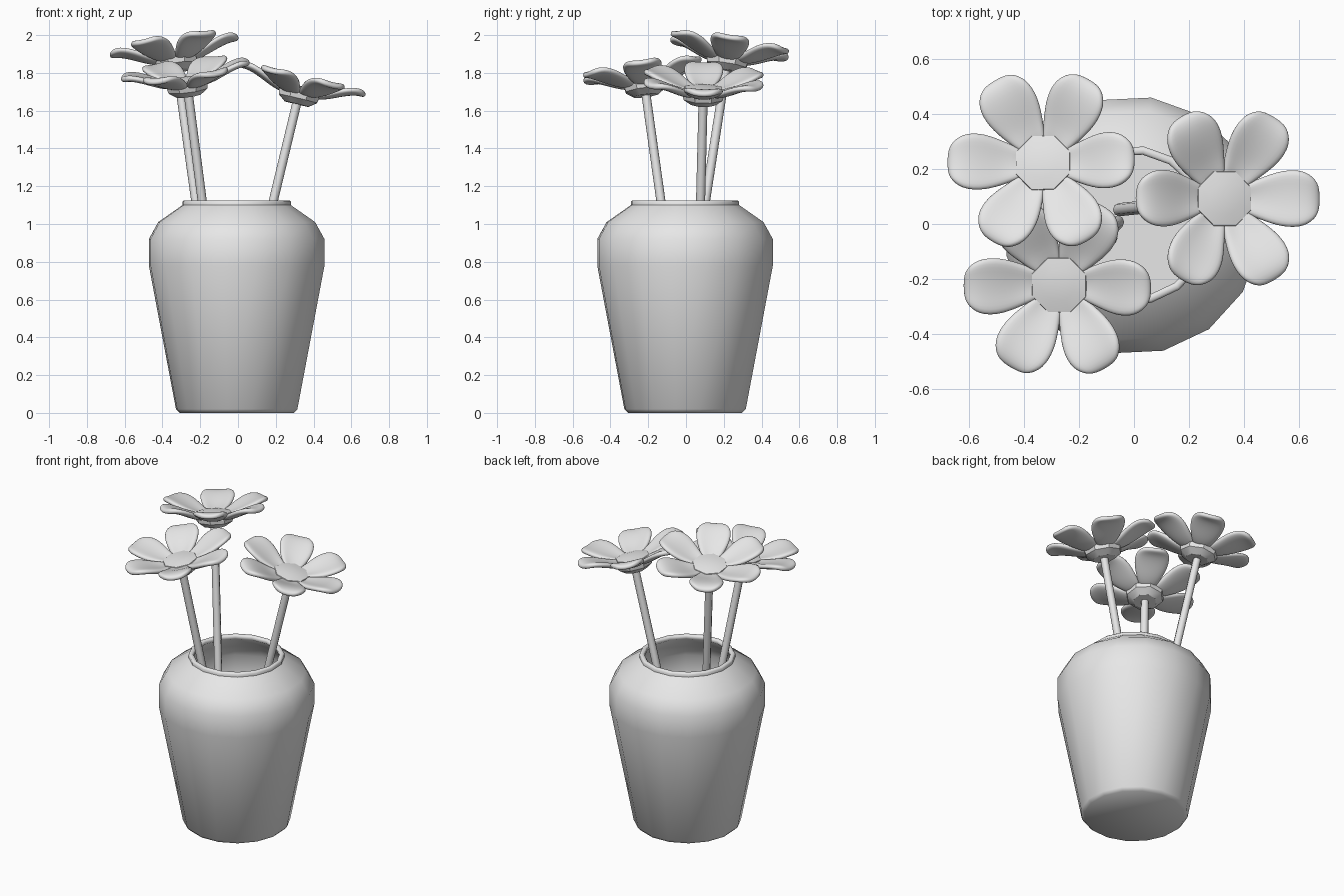
import bpy, bmesh, math
from mathutils import Vector, Matrix

if "Cube" in bpy.data.objects:
    bpy.data.objects.remove(bpy.data.objects["Cube"])

grey = bpy.data.materials.new("plain_grey")
grey.use_nodes = True
grey.diffuse_color = (0.8, 0.8, 0.8, 1)
grey.node_tree.nodes["Principled BSDF"].inputs["Base Color"].default_value = (0.8, 0.8, 0.8, 1)


def finish(name, bm, matrix, angle):
    """Turn a bmesh into a smooth shaded object that keeps its sharp edges."""
    bmesh.ops.recalc_face_normals(bm, faces=bm.faces)
    mesh = bpy.data.meshes.new(name)
    bm.to_mesh(mesh)
    bm.free()
    mesh.materials.append(grey)
    obj = bpy.data.objects.new(name, mesh)
    bpy.context.collection.objects.link(obj)
    obj.matrix_world = matrix
    bpy.ops.object.select_all(action="DESELECT")
    obj.select_set(True)
    bpy.context.view_layer.objects.active = obj
    bpy.ops.object.shade_smooth_by_angle(angle=math.radians(angle))
    return obj


def lathe(name, profile, sides, matrix, turn=0.0, angle=35):
    """Spin a (radius, height) profile that starts and ends on the axis."""
    bm = bmesh.new()
    rot = Matrix.Rotation(math.radians(turn), 3, "Z")
    verts = [bm.verts.new(rot @ Vector((r, 0, z))) for r, z in profile]
    edges = [bm.edges.new(pair) for pair in zip(verts, verts[1:])]
    bmesh.ops.spin(bm, geom=verts + edges, axis=(0, 0, 1), cent=(0, 0, 0),
                   angle=math.tau, steps=sides, use_duplicate=False)
    bmesh.ops.remove_doubles(bm, verts=bm.verts, dist=0.0005)
    return finish(name, bm, matrix, angle)


# Hollow vase with a rounded shoulder and thin lip
vase_profile = [
    (0, 0), (0.305, 0), (0.325, 0.02), (0.47, 0.78), (0.47, 0.92), (0.42, 1.01),
    (0.29, 1.10), (0.29, 1.118), (0.282, 1.125), (0.268, 1.125), (0.26, 1.118),
    (0.26, 1.10), (0.39, 0.99), (0.44, 0.91), (0.44, 0.78), (0.305, 0.06), (0, 0.06)]
lathe("vase", vase_profile, 16, Matrix.Translation((-0.007, -0.005, 0)), turn=-8.5, angle=50)


def petal(name, matrix):
    """A thick rounded blade that rises outward and droops at its tip."""
    rows = [(0.07, 0.045, 0.055), (0.14, 0.075, 0.07), (0.22, 0.108, 0.108),
            (0.30, 0.106, 0.137), (0.348, 0.062, 0.128)]
    bm = bmesh.new()
    grid = []
    for r, half, z in rows:
        grid.append([bm.verts.new((r - 0.012 * s * s, s * half, z + 0.012 * s * s))
                     for s in (-1, -0.4, 0.4, 1)])
    for a, b in zip(grid, grid[1:]):
        for i in range(3):
            bm.faces.new((a[i], b[i], b[i + 1], a[i + 1]))
    obj = finish(name, bm, matrix, 180)
    solid = obj.modifiers.new("thickness", "SOLIDIFY")
    solid.thickness = 0.034
    solid.offset = 0
    soft = obj.modifiers.new("rounding", "SUBSURF")
    soft.levels = soft.render_levels = 2


# Flowers: point under the bloom, and lean of the stem per unit of height
flowers = {
    "back": ((-0.32, 0.21, 1.81), (-0.14, 0.155)),
    "front": ((-0.262, -0.211, 1.68), (-0.13, -0.14)),
    "left": ((0.31, 0.09, 1.635), (0.24, 0.025)),
}
bloom_profile = [(0, 0), (0.07, 0), (0.112, 0.03), (0.118, 0.055),
                 (0.106, 0.087), (0.06, 0.095), (0, 0.098)]

for label, (base, lean) in flowers.items():
    axis = Vector((lean[0], lean[1], 1))
    tilt = Vector((0, 0, 1)).rotation_difference(axis).to_matrix().to_4x4()
    place = Matrix.Translation(base) @ tilt

    # Stem reaching down almost to the floor of the vase
    length = (base[2] - 0.12) * axis.length
    lathe(label + "_stem", [(0, -length), (0.024, -length), (0.024, 0.02), (0, 0.02)],
          8, place, angle=50)

    # Eight-sided flower centre and six petals
    lathe(label + "_flower_centre", bloom_profile, 8, place, turn=22.5, angle=30)
    for k in range(6):
        petal(f"{label}_petal_{k + 1}", place @ Matrix.Rotation(k * math.pi / 3, 4, "Z"))
